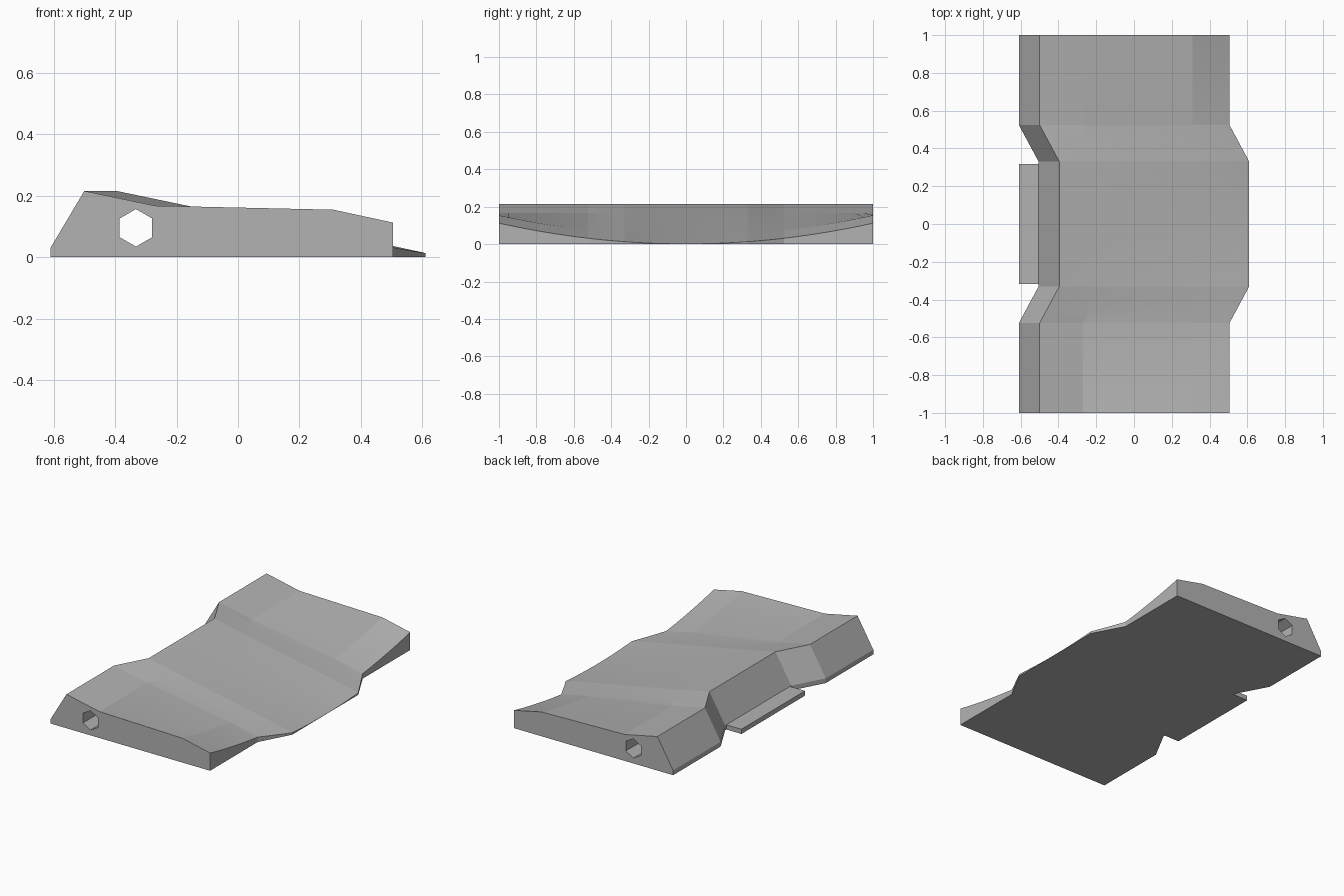
import bpy
import bmesh
from math import radians
from mathutils import Matrix

cube = bpy.data.objects.get("Cube")
if cube:
    bpy.data.objects.remove(cube)

# Single grey material
grey = bpy.data.materials.new("grey")
grey.use_nodes = True
colour = (0.45, 0.45, 0.45, 1)
grey.diffuse_color = colour
grey.node_tree.nodes["Principled BSDF"].inputs["Base Color"].default_value = colour


def make_object(name, bm):
    bmesh.ops.recalc_face_normals(bm, faces=bm.faces)
    mesh = bpy.data.meshes.new(name)
    bm.to_mesh(mesh)
    bm.free()
    mesh.materials.append(grey)
    obj = bpy.data.objects.new(name, mesh)
    bpy.context.collection.objects.link(obj)
    return obj


# Cross-section: x, height at the centre, height at the two ends
SECTION = [(-0.61, 0, 0), (-0.61, 0.03, 0.03), (-0.5, 0.215, 0.215),
           (-0.27, 0.167, 0.167), (0.31, 0.043, 0.154),
           (0.505, 0.001, 0.112), (0.505, 0, 0)]
OUTER, INNER, SHIFT = 0.525, 0.33, 0.105


def offset(y):
    """Sideways step of the middle part, with a straight transition."""
    return SHIFT * min(1, max(0, (OUTER - abs(y)) / (OUTER - INNER)))


# Stations along the length, with the crease lines included
half = [i / 20 for i in range(1, 21)] + [OUTER, INNER]
stations = sorted([0] + half + [-y for y in half])

# Wavy slab: loft the section along y
bm = bmesh.new()
rings = []
for y in stations:
    rings.append([bm.verts.new((x + offset(y), y, mid + (end - mid) * y * y))
                  for x, mid, end in SECTION])
n = len(SECTION)
for a, b in zip(rings, rings[1:]):
    for i in range(n):
        j = (i + 1) % n
        bm.faces.new((a[i], a[j], b[j], b[i]))
bm.faces.new(rings[0])
bm.faces.new(rings[-1])
slab = make_object("wavy_slab", bm)

# Hexagonal bore running the full length
bm = bmesh.new()
bmesh.ops.create_cone(bm, cap_ends=True, segments=6, radius1=0.061,
                      radius2=0.061, depth=2.4,
                      matrix=Matrix.Translation((-0.332, 0, 0.095))
                      @ Matrix.Rotation(radians(90), 4, 'X'))
cutter = make_object("bore_cutter", bm)
cutter.hide_render = True
bore = slab.modifiers.new("bore", 'BOOLEAN')
bore.operation = 'DIFFERENCE'
bore.solver = 'EXACT'
bore.object = cutter
bpy.context.view_layer.objects.active = slab
slab.select_set(True)
bpy.ops.object.modifier_apply(modifier=bore.name)
bpy.data.objects.remove(cutter)
bpy.ops.object.shade_smooth_by_angle(angle=radians(4))

# Thin tongue filling the recess on the thick side
bm = bmesh.new()
bmesh.ops.create_cube(bm, size=1, matrix=Matrix.Translation((-0.555, 0, 0.015))
                      @ Matrix.Diagonal((0.11, 0.635, 0.03, 1)))
make_object("tongue", bm)
